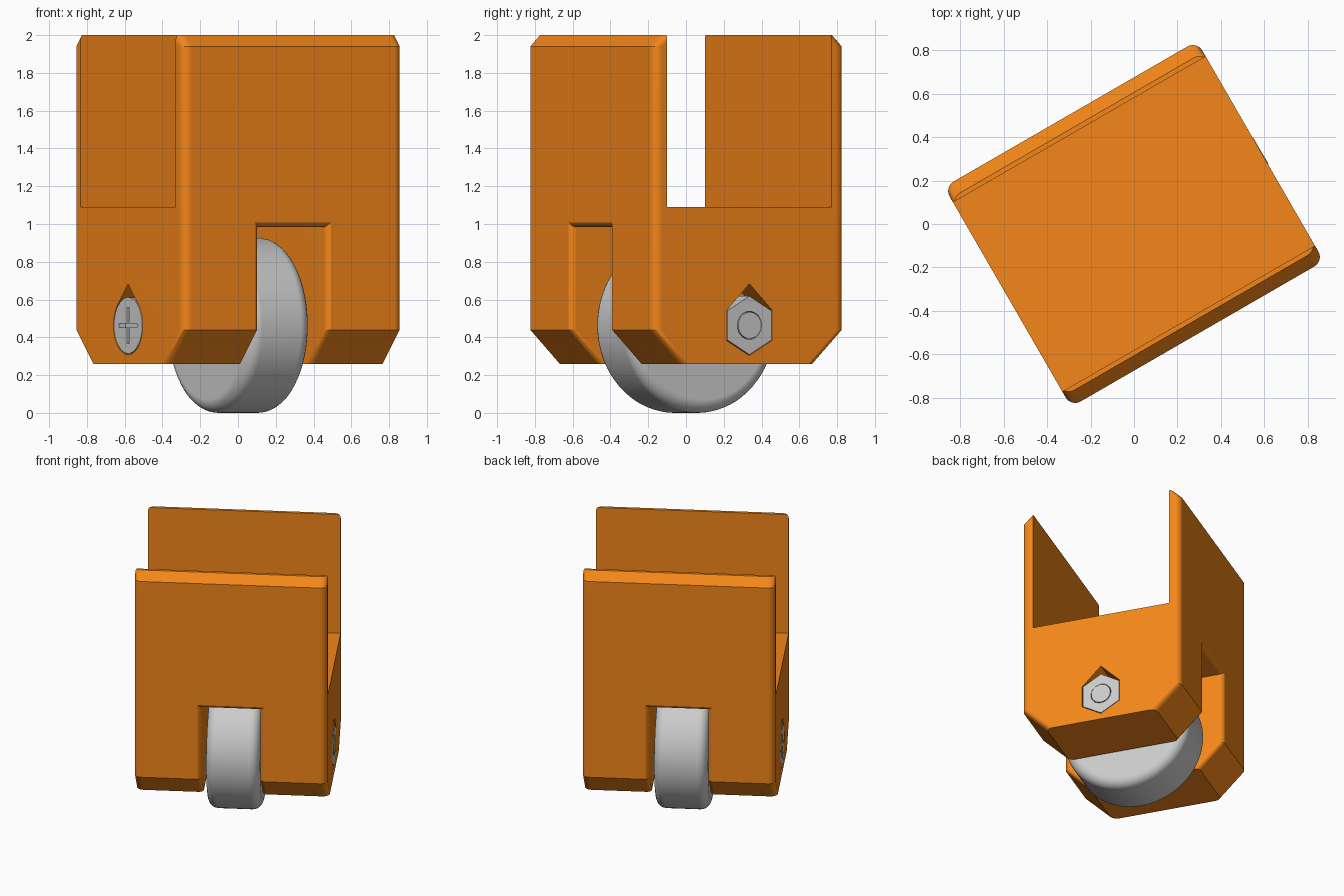
import bpy, bmesh
from math import sin, cos, pi, radians

if "Cube" in bpy.data.objects:
    bpy.data.objects.remove(bpy.data.objects["Cube"])

A, B, R = 0.672, 0.585, 0.05      # body half length, half width, corner radius
AXLE = 0.4635                     # axle height, also wheel radius
TURN = radians(30)


def loft(name, rings, strip_caps=False):
    """Skin a list of equal-length rings and close both ends."""
    bm = bmesh.new()
    rows = [[bm.verts.new(p) for p in ring] for ring in rings]
    m = len(rows[0])
    for lo, hi in zip(rows, rows[1:]):
        for i in range(m):
            j = (i + 1) % m
            bm.faces.new((lo[i], lo[j], hi[j], hi[i]))
    for row in (rows[0], rows[-1]):
        if strip_caps:
            for i in range(m // 2 - 1):
                bm.faces.new((row[i], row[i + 1], row[m - 2 - i], row[m - 1 - i]))
        else:
            bm.faces.new(row)
    bmesh.ops.recalc_face_normals(bm, faces=bm.faces[:])
    me = bpy.data.meshes.new(name)
    bm.to_mesh(me)
    bm.free()
    ob = bpy.data.objects.new(name, me)
    bpy.context.collection.objects.link(ob)
    ob.rotation_euler.z = TURN
    return ob


def box(name, x0, x1, y0, y1, z0, z1):
    return loft(name, [[(x0, y0, z), (x1, y0, z), (x1, y1, z), (x0, y1, z)] for z in (z0, z1)])


def along(name, outline, x0, x1):
    """Extrude a (y, z) outline, centred on the axle, along x."""
    return loft(name, [[(x, y, AXLE + z) for y, z in outline] for x in (x0, x1)])


def circle(r, n=48):
    return [(r * cos(2 * pi * i / n), r * sin(2 * pi * i / n)) for i in range(n)]


def hexagon(r):
    return [(r * cos(pi / 2 + i * pi / 3), r * sin(pi / 2 + i * pi / 3)) for i in range(6)]


def cut(target, cutter):
    cutter.hide_render = True
    mod = target.modifiers.new("cut", 'BOOLEAN')
    mod.operation, mod.solver, mod.object = 'DIFFERENCE', 'EXACT', cutter
    bpy.context.view_layer.objects.active = target
    bpy.ops.object.modifier_apply(modifier=mod.name)
    bpy.data.objects.remove(cutter)


def smooth(ob):
    bpy.ops.object.select_all(action='DESELECT')
    ob.select_set(True)
    bpy.context.view_layer.objects.active = ob
    bpy.ops.object.shade_smooth_by_angle(angle=radians(28))
    mod = ob.modifiers.new("flat faces", 'WEIGHTED_NORMAL')
    mod.keep_sharp = True


def rounded_rect(w, z, n=6):
    pts = []
    for k, (sx, sy) in enumerate(((1, 1), (-1, 1), (-1, -1), (1, -1))):
        for i in range(n + 1):
            t = (k + i / n) * pi / 2
            pts.append((sx * (A - R) + R * cos(t), sy * (w - R) + R * sin(t), z))
    return pts


# Body: rounded block, chamfered at top and bottom of its two broad sides
body = loft("caster_body", [rounded_rect(w, z) for w, z in
                            ((B - 0.18, 0.26), (B, 0.44), (B, 1.94), (B - 0.06, 2.0))])

# Channel between the two upper plates
cut(body, box("channel_cutter", -1, 1, -0.503, 0.503, 1.09, 2.2))

# Wheel pocket, with rounded mouth edges that follow the body's sides
H, C, TOP = 0.205, 0.035, 0.983
arc = [(C * (1 - cos(radians(t))), C * (sin(radians(t)) - 1)) for t in (0, 22, 44, 66)]
arc.append((C + 0.005, 0.01))


def pocket_ring(w, z, lift):
    side = [(H + o, w + d, z + lift * o) for o, d in arc]
    right = [(x, -y, q) for x, y, q in reversed(side)] + side
    return right + [(-x, y, q) for x, y, q in reversed(right)]


cut(body, loft("pocket_cutter", [pocket_ring(B - 0.34, 0.10, 0), pocket_ring(B, 0.44, 0),
                                 pocket_ring(B, TOP, 1)], strip_caps=True))

# Teardrop recess for the bolt head and pointed hex recess for the nut
r = 0.155
teardrop = [(r * cos(radians(a)), r * sin(radians(a))) for a in range(135, 406, 9)]
teardrop.append((0, r * 2 ** 0.5))
cut(body, along("head_recess_cutter", teardrop, -A - 0.1, -A + 0.16))
cut(body, along("nut_recess_cutter", [(0, 0.22)] + hexagon(0.16)[1:], A - 0.16, A + 0.1))

mat = bpy.data.materials.new("orange_plastic")
mat.diffuse_color = (0.9, 0.24, 0.01, 1)
mat.use_nodes = True
mat.node_tree.nodes["Principled BSDF"].inputs["Base Color"].default_value = mat.diffuse_color
body.data.materials.append(mat)
smooth(body)

# Wheel: tread with rounded shoulders
HW, F = 0.188, 0.07
shoulder = [(HW - F + F * cos(radians(t)), AXLE - F + F * sin(radians(t))) for t in range(0, 91, 15)]
profile = shoulder + [(-x, q) for x, q in reversed(shoulder)]
wheel = loft("wheel", [[(x, y, AXLE + z) for y, z in circle(q, 72)] for x, q in profile])
smooth(wheel)

# Bolt: shaft, and head with a cross slot
smooth(along("bolt_shaft", circle(0.07), -A + 0.1, A + 0.003))
head = along("bolt_head", circle(0.149), -A, -A + 0.13)
s, t = 0.095, 0.011
cross = [(s, -t), (s, t), (t, t), (t, s), (-t, s), (-t, t),
         (-s, t), (-s, -t), (-t, -t), (-t, -s), (t, -s), (t, -t)]
cut(head, along("cross_cutter", cross, -A - 0.05, -A + 0.04))
smooth(head)

# Nut on the far end, with a round bore gap around the shaft
nut = along("hex_nut", hexagon(0.155), A - 0.13, A)
cut(nut, along("bore_cutter", circle(0.074), A - 0.2, A + 0.1))
smooth(nut)
